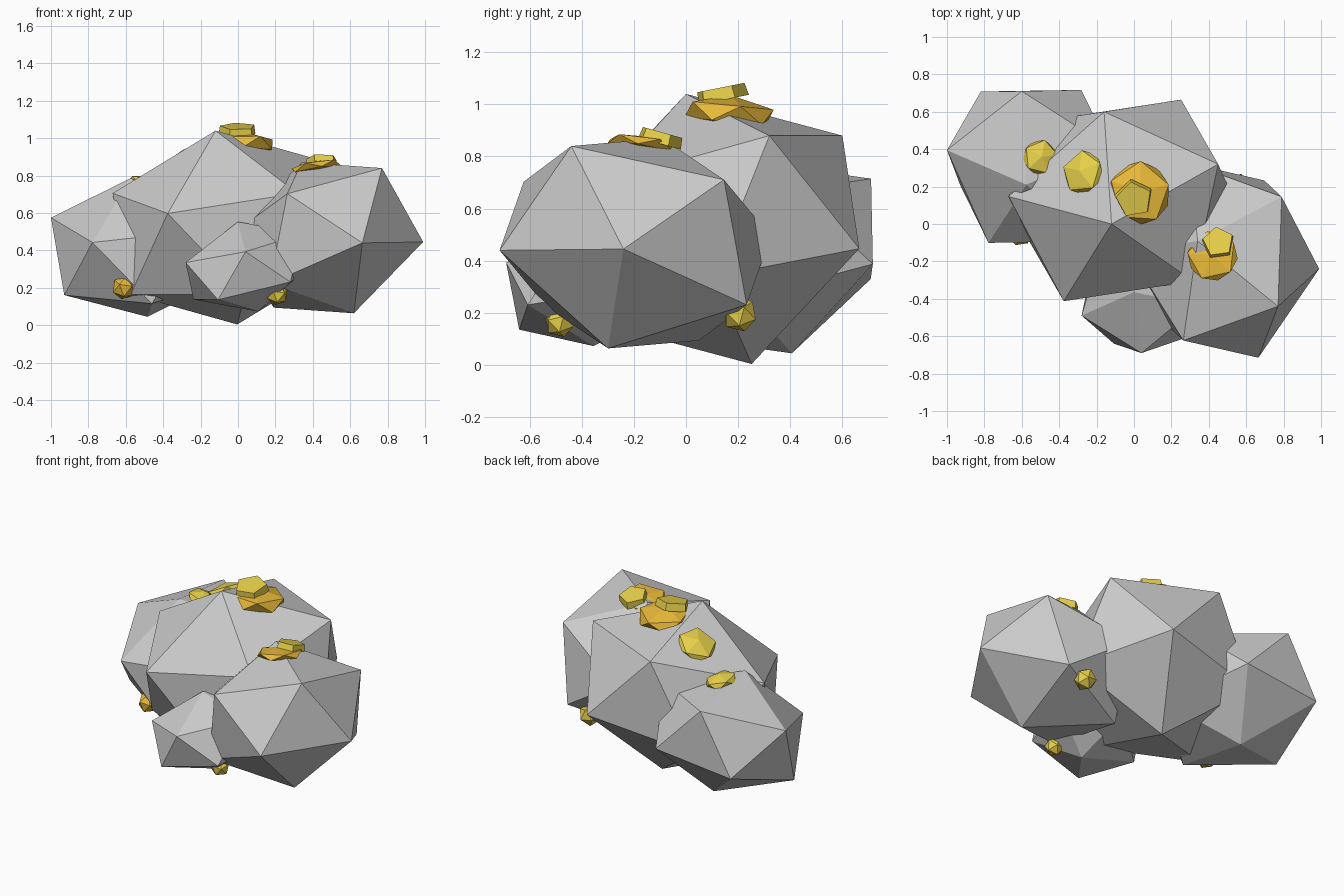
import bpy, bmesh, math
from mathutils import Matrix, Vector

if "Cube" in bpy.data.objects:
    bpy.data.objects.remove(bpy.data.objects["Cube"])


def material(name, rgb):
    m = bpy.data.materials.new(name)
    m.diffuse_color = (*rgb, 1)
    m.use_nodes = True
    m.node_tree.nodes["Principled BSDF"].inputs["Base Color"].default_value = m.diffuse_color
    return m


amber = material("amber_gold", (0.80, 0.48, 0.04))
yellow = material("yellow_gold", (0.80, 0.63, 0.07))


def finish(bm, name, mat=None):
    bmesh.ops.recalc_face_normals(bm, faces=bm.faces)
    me = bpy.data.meshes.new(name)
    bm.to_mesh(me)
    bm.free()
    ob = bpy.data.objects.new(name, me)
    bpy.context.collection.objects.link(ob)
    if mat:
        me.materials.append(mat)


def boulder(name, centre, a, b, c):
    """Skewed icosahedron: its centre and the corners of one face."""
    bm = bmesh.new()
    bmesh.ops.create_icosphere(bm, subdivisions=1, radius=1)
    bm.faces.ensure_lookup_table()
    o = Vector(centre)
    src = Matrix([v.co.copy() for v in bm.faces[0].verts]).transposed()
    dst = Matrix([Vector(p) - o for p in (a, b, c)]).transposed()
    fit = dst @ src.inverted()
    for v in bm.verts:
        v.co = o + fit @ v.co
    finish(bm, name)


def nugget(name, centre, radii, normal, spin, mat, slab=False):
    """Gold lump or five-sided slab, flattened along a surface normal."""
    bm = bmesh.new()
    if slab:
        bmesh.ops.create_cone(bm, cap_ends=True, segments=5, radius1=1, radius2=0.93, depth=2)
    else:
        bmesh.ops.create_icosphere(bm, subdivisions=1, radius=1)
    tilt = Vector((0, 0, 1)).rotation_difference(Vector(normal)).to_matrix().to_4x4()
    bm.transform(Matrix.Translation(centre) @ tilt
                 @ Matrix.Rotation(math.radians(spin), 4, 'Z')
                 @ Matrix.Diagonal((*radii, 1)))
    finish(bm, name, mat)


# Grey boulders
boulder("main_boulder", (-0.062, 0.126, 0.522),
        (-0.12, 0.0, 1.04), (0.45, 0.32, 0.88), (-0.16, 0.60, 0.88))
boulder("right_boulder", (0.48, -0.195, 0.467),
        (0.77, -0.44, 0.84), (0.99, -0.24, 0.445), (0.665, -0.715, 0.44))
boulder("left_boulder", (-0.53, 0.308, 0.415),
        (-1.0, 0.395, 0.575), (-0.575, 0.21, 0.785), (-0.60, 0.71, 0.715))
boulder("small_boulder", (0.054, -0.36, 0.313),
        (0.04, -0.69, 0.393), (-0.28, -0.49, 0.335), (-0.107, -0.64, 0.136))

# Gold pieces lying on the upper faces
nugget("crown_nugget", (0.03, 0.165, 0.965), (0.18, 0.19, 0.07), (0.0, 0.1, 1), 15, amber)
nugget("crown_slab", (0.0, 0.135, 1.04), (0.105, 0.105, 0.024), (0, -0.2, 1), 10, yellow, True)
nugget("slope_nugget", (-0.27, 0.275, 0.895), (0.13, 0.13, 0.05), (-0.46, 0.2, 0.865), 20, yellow)
nugget("left_nugget", (-0.50, 0.355, 0.755), (0.105, 0.105, 0.045), (0.19, 0.145, 0.97), 5, yellow)
nugget("right_nugget", (0.42, -0.17, 0.843), (0.15, 0.15, 0.035), (-0.15, 0.14, 1), 30, amber)
nugget("right_slab", (0.45, -0.10, 0.872), (0.09, 0.09, 0.022), (0, 0.28, 1), 8, yellow, True)

# Small gold lumps low on the sides
for name, centre, r in (("front_lump", (-0.61, -0.055, 0.20), 0.065),
                        ("lower_lump", (0.21, -0.485, 0.165), 0.06),
                        ("back_lump", (0.55, 0.205, 0.195), 0.07)):
    nugget(name, centre, (r, r, r), (0.2, -0.3, 1), 25, amber if r == 0.065 else yellow)
